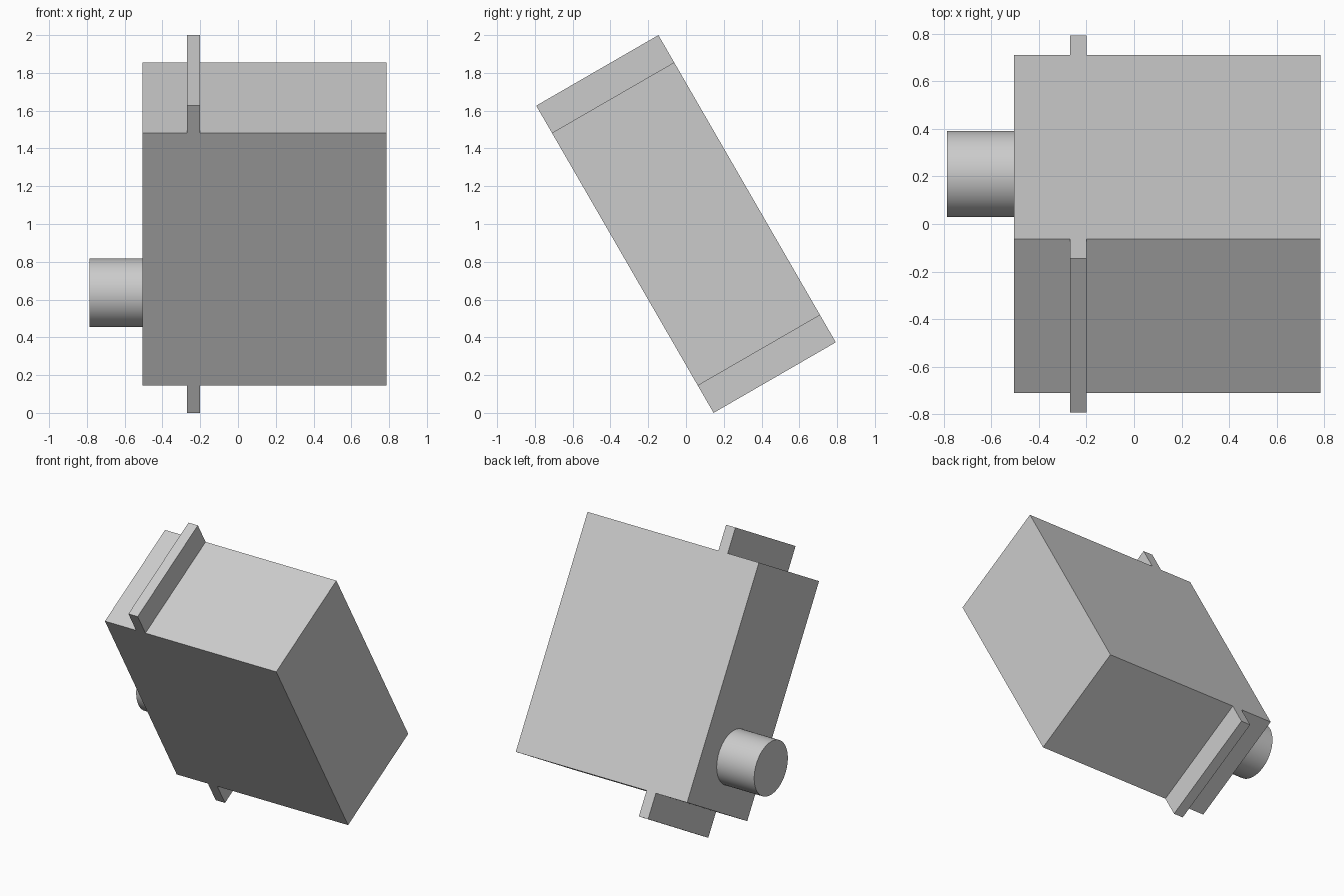
import bpy
from math import radians
from mathutils import Matrix

cube = bpy.data.objects.get("Cube")
if cube:
    bpy.data.objects.remove(cube, do_unlink=True)

grey = bpy.data.materials.new("light grey")
grey.use_nodes = True
GREY = (0.6, 0.6, 0.6, 1)
grey.diffuse_color = GREY
grey.node_tree.nodes["Principled BSDF"].inputs["Base Color"].default_value = GREY

# The whole assembly leans forward about the x axis
TILT = Matrix.Translation((0, 0, 1)) @ Matrix.Rotation(radians(30), 4, "X")
DEPTH = 0.747


def place(name, local):
    obj = bpy.context.object
    obj.name = name
    obj.data.materials.append(grey)
    obj.matrix_world = TILT @ local
    return obj


def box(name, x0, x1, depth, height):
    bpy.ops.mesh.primitive_cube_add(size=1)
    size = Matrix.Diagonal((x1 - x0, depth, height, 1))
    return place(name, Matrix.Translation(((x0 + x1) / 2, 0, 0)) @ size)


# Main case and the mounting flange that sticks out at both ends
box("case", -0.505, 0.785, DEPTH, 1.545)
box("mounting_flange", -0.27, -0.2, DEPTH, 1.878)

# Output shaft on the right side, near the lower end
X0, X1 = -0.787, -0.495
bpy.ops.mesh.primitive_cylinder_add(vertices=64, radius=0.181, depth=X1 - X0)
bpy.ops.object.shade_smooth_by_angle(angle=radians(30))
place("output_shaft", Matrix.Translation(((X0 + X1) / 2, 0, -0.42))
      @ Matrix.Rotation(radians(90), 4, "Y"))
